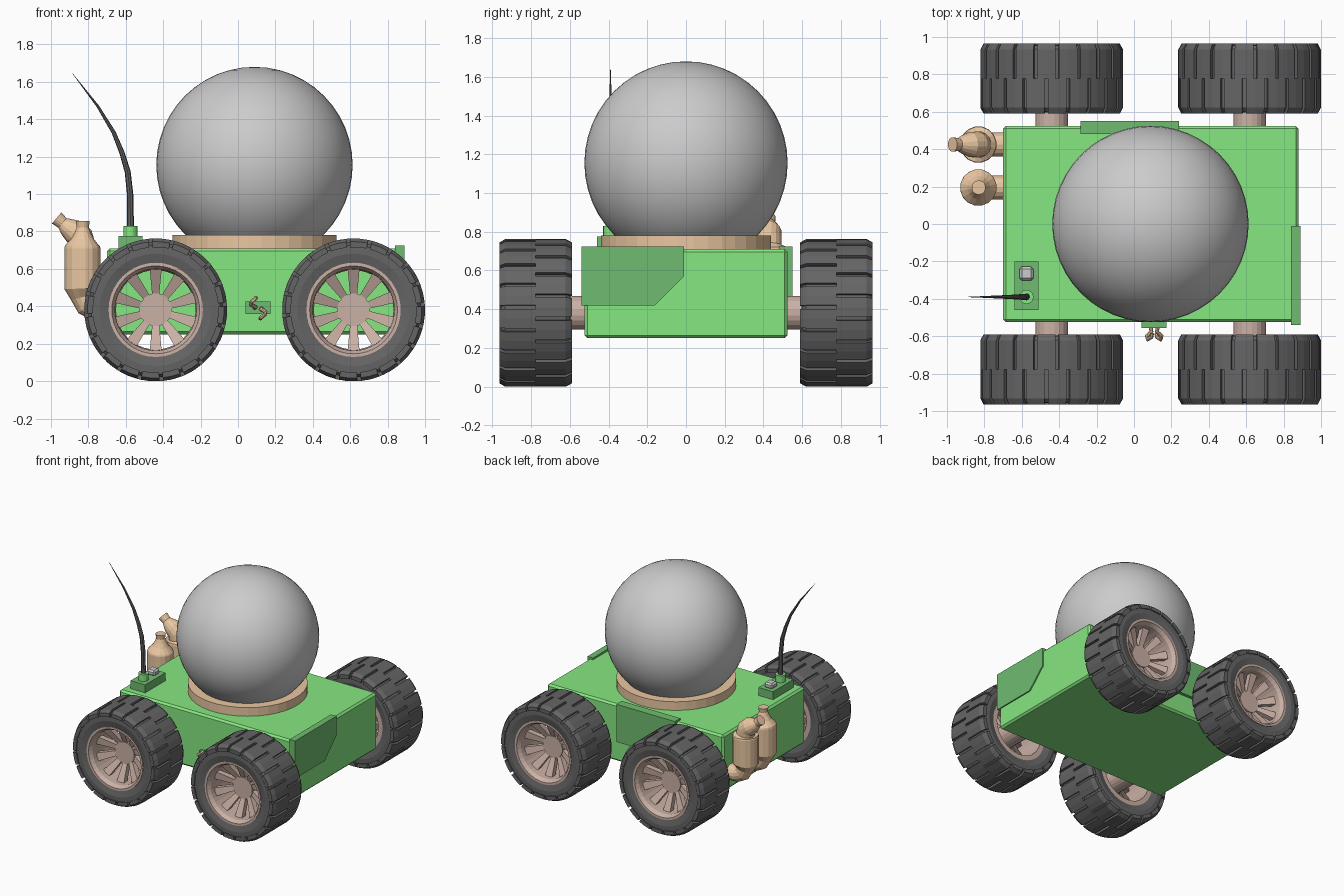
import bpy, bmesh
from math import sin, cos, pi, radians
from mathutils import Vector

if "Cube" in bpy.data.objects:
    bpy.data.objects.remove(bpy.data.objects["Cube"])


def mat(name, *c):
    m = bpy.data.materials.new(name)
    m.diffuse_color = (*c, 1)
    m.use_nodes = True
    m.node_tree.nodes["Principled BSDF"].inputs["Base Color"].default_value = m.diffuse_color
    return m


GREEN = mat("green", 0.24, 0.80, 0.22)
DARK = mat("dark green", 0.16, 0.50, 0.16)
COPPER = mat("copper", 0.82, 0.57, 0.36)
BROWN = mat("rim brown", 0.60, 0.44, 0.38)
RUBBER = mat("rubber", 0.13, 0.13, 0.13)


def finish(name, bm, m=None, bevel=0):
    bmesh.ops.recalc_face_normals(bm, faces=bm.faces[:])
    me = bpy.data.meshes.new(name)
    bm.to_mesh(me)
    bm.free()
    ob = bpy.data.objects.new(name, me)
    bpy.context.collection.objects.link(ob)
    if m:
        me.materials.append(m)
    if bevel:
        b = ob.modifiers.new("bevel", 'BEVEL')
        b.width, b.segments = bevel, 1
    return ob


def bridge(bm, loops, closed=False, caps=True):
    """Skin a list of equal-length vertex loops."""
    n = len(loops[0])
    pairs = list(zip(loops, loops[1:]))
    if closed:
        pairs.append((loops[-1], loops[0]))
    for a, b in pairs:
        for i in range(n):
            j = (i + 1) % n
            bm.faces.new((a[i], a[j], b[j], b[i]))
    if caps and not closed:
        bm.faces.new(loops[0])
        bm.faces.new(loops[-1])


def box(name, x0, x1, y0, y1, z0, z1, m=None, bevel=0):
    bm = bmesh.new()
    bridge(bm, [[bm.verts.new((x, y, z)) for x, y in
                 ((x0, y0), (x1, y0), (x1, y1), (x0, y1))] for z in (z0, z1)])
    return finish(name, bm, m, bevel)


def tube(name, pts, m, n=16):
    """Rings of given radius along a path of (x, y, z, radius)."""
    bm = bmesh.new()
    P = [Vector(p[:3]) for p in pts]
    loops, u = [], None
    for i, p in enumerate(P):
        t = (P[min(i + 1, len(P) - 1)] - P[max(i - 1, 0)]).normalized()
        if u is None:
            u = t.orthogonal()
        u = (u - t * u.dot(t)).normalized()
        v = t.cross(u)
        loops.append([bm.verts.new(p + pts[i][3] * (u * cos(2 * pi * k / n) + v * sin(2 * pi * k / n)))
                      for k in range(n)])
    bridge(bm, loops)
    return finish(name, bm, m)


def around(r, a, y):
    return (r * cos(a), y, r * sin(a))


def lathe_y(bm, profile, n):
    """Closed (radius, y) profile spun around the y axis."""
    bridge(bm, [[bm.verts.new(around(r, 2 * pi * k / n, y)) for r, y in profile]
                for k in range(n)], closed=True)


def prism(name, outline, axis, lo, hi, m):
    """Outline extruded along x (axis 0) or y (axis 1)."""
    bm = bmesh.new()
    bridge(bm, [[bm.verts.new((d, a, z) if axis == 0 else (a, d, z)) for a, z in outline]
                for d in (lo, hi)])
    return finish(name, bm, m)


# Body and side panels
box("body", -0.70, 0.88, -0.525, 0.525, 0.25, 0.71, GREEN, 0.015)
prism("right_panel", [(-0.54, 0.42), (-0.16, 0.42), (-0.01, 0.57), (-0.01, 0.725), (-0.54, 0.725)],
      0, 0.84, 0.89, DARK)
prism("back_panel", [(0.24, 0.42), (-0.13, 0.42), (-0.285, 0.57), (-0.285, 0.725), (0.24, 0.725)],
      1, 0.48, 0.55, DARK)

# Dome and its collar
tube("dome_collar", [(0.088, 0, 0.70, 0.44), (0.088, 0, 0.78, 0.44)], COPPER, 36)
bm = bmesh.new()
bmesh.ops.create_uvsphere(bm, u_segments=48, v_segments=24, radius=0.525)
bmesh.ops.translate(bm, verts=bm.verts, vec=(0.088, 0, 1.155))
dome = finish("dome", bm)
dome.data.shade_smooth()

# Wheels: tyre with two staggered tread rows, dished rim with ten spokes
R, MID, N = 0.382, 0.777, 20
X_WHEELS, Z_AXLE = (-0.44, 0.618), 0.381


def tyre_mesh(bm):
    lathe_y(bm, [(0.25, 0.61), (0.30, 0.597), (0.345, 0.60), (0.362, 0.62), (0.362, 0.935),
                 (0.345, 0.955), (0.30, 0.957), (0.25, 0.945)], 40)
    for side in (-1, 1):
        prof = [(0.34, 0), (R, 0), (R, 0.155), (0.365, 0.187), (0.335, 0.187)]
        for k in range(N):
            mid = 2 * pi * (k + (0.25 if side > 0 else -0.25)) / N
            loops = [[bm.verts.new(around(r, mid + d * pi / N * 0.84, MID + side * y)) for r, y in prof]
                     for d in (-1, 0, 1)]
            bridge(bm, loops)


def rim_mesh(bm):
    lathe_y(bm, [(0.252, 0.61), (0.252, 0.95), (0.235, 0.95), (0.218, 0.92), (0.212, 0.61)], 40)
    for k in range(10):
        a = pi / 2 + k * pi / 5
        loops = []
        for r, w, y in ((0.07, 0.018, 0.81), (0.22, 0.032, 0.88)):
            c, s = cos(a), sin(a)
            loops.append([bm.verts.new((r * c - t * s, y + d, r * s + t * c))
                          for t, d in ((-w, 0), (w, 0), (w, -0.045), (-w, -0.045))])
        bridge(bm, loops)


for part, build, m in (("tyre", tyre_mesh, RUBBER), ("rim", rim_mesh, BROWN)):
    for x, end in zip(X_WHEELS, ("rear", "lead")):
        for turn, side in ((0, "back"), (pi, "front")):
            bm = bmesh.new()
            build(bm)
            ob = finish(f"{end}_{side}_{part}", bm, m)
            ob.location = (x, 0, Z_AXLE)
            ob.rotation_euler.z = turn
for x, end in zip(X_WHEELS, ("rear", "lead")):
    for s, side in ((1, "back"), (-1, "front")):
        tube(f"{end}_{side}_axle", [(x, s * 0.50, Z_AXLE, 0.088), (x, s * 0.825, Z_AXLE, 0.088)], BROWN, 20)

# Antenna on its base
box("antenna_base", -0.64, -0.51, -0.46, -0.20, 0.70, 0.775, DARK)
tube("antenna_socket", [(-0.575, -0.39, 0.77, 0.038), (-0.575, -0.39, 0.83, 0.038)], GREEN)
box("antenna_button", -0.612, -0.538, -0.302, -0.228, 0.77, 0.815, None, 0.012)
tube("antenna", [(x, -0.39, z, r) for x, z, r in
                 ((-0.575, 0.82, 0.019), (-0.577, 1.0, 0.017), (-0.59, 1.12, 0.016), (-0.62, 1.22, 0.014),
                  (-0.665, 1.33, 0.011), (-0.75, 1.47, 0.007), (-0.885, 1.645, 0.001))], RUBBER, 8)

# Exhausts: elbow, canister, then a straight or bent outlet
CAN = [(-0.69, 0.385, 0.063), (-0.765, 0.385, 0.063), (-0.808, 0.408, 0.064), (-0.83, 0.45, 0.066),
       (-0.832, 0.495, 0.098), (-0.832, 0.51, 0.098), (-0.832, 0.71, 0.098), (-0.832, 0.722, 0.095)]
STRAIGHT = [(-0.83, 0.76, 0.062), (-0.83, 0.79, 0.045), (-0.83, 0.82, 0.033), (-0.83, 0.855, 0.038)]
BENT = [(-0.832, 0.73, 0.070), (-0.842, 0.77, 0.070), (-0.875, 0.80, 0.068), (-0.915, 0.825, 0.050),
        (-0.938, 0.845, 0.034), (-0.970, 0.872, 0.039)]
for name, y, outlet in (("straight_exhaust", 0.195, STRAIGHT), ("bent_exhaust", 0.425, BENT)):
    tube(name, [(x, y, z, r) for x, z, r in CAN + outlet], COPPER)

# Tow plate with a pair of hooks
box("hook_plate", 0.04, 0.175, -0.555, -0.51, 0.36, 0.425, DARK)
for name, s in (("upper_hook", 1), ("lower_hook", -1)):
    tube(name, [(0.108 - s * dx, y, 0.39 + s * dz, 0.011) for dx, y, dz in
                ((0.02, -0.54, 0.0), (0.015, -0.575, 0.005), (0.04, -0.60, 0.02), (0.035, -0.617, 0.035),
                 (0.015, -0.605, 0.05), (0.012, -0.585, 0.055))], COPPER, 8)
